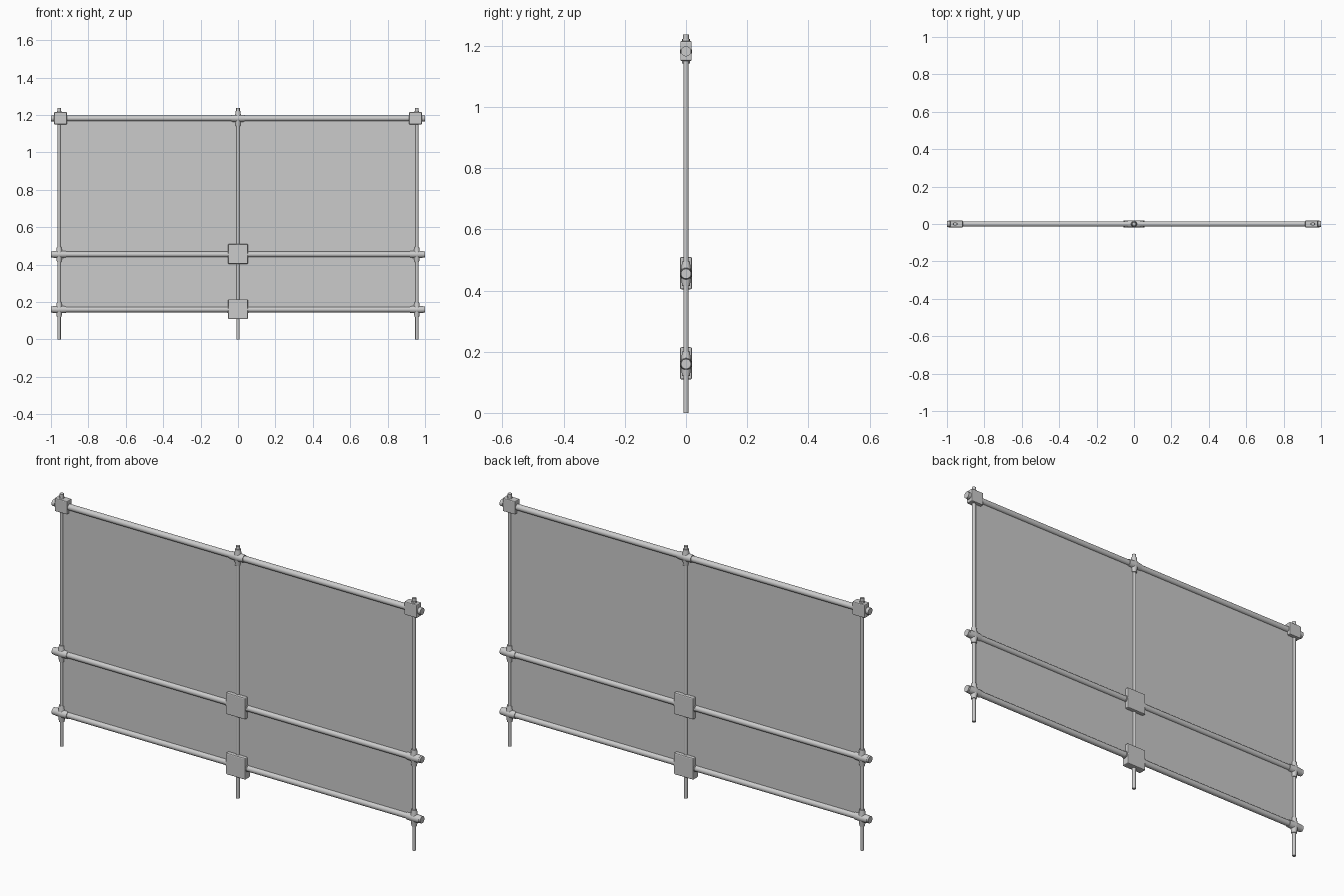
import bpy, math
from mathutils import Vector

if "Cube" in bpy.data.objects:
    bpy.data.objects.remove(bpy.data.objects["Cube"])

RAILS = (0.16, 0.455, 1.182)
POST_X = 0.956
TOP = 1.237


def tube(name, p0, p1, r0, r1=None, sides=24):
    """Round bar or tapered sleeve between two points."""
    a, b = Vector(p0), Vector(p1)
    d = b - a
    bpy.ops.mesh.primitive_cone_add(vertices=sides, radius1=r0,
                                    radius2=r0 if r1 is None else r1,
                                    depth=d.length, location=(a + b) / 2,
                                    rotation=d.to_track_quat('Z', 'Y').to_euler())
    ob = bpy.context.object
    ob.name = name
    bpy.ops.object.shade_smooth_by_angle(angle=math.radians(35))
    return ob


def block(name, centre, size, bevel=0.0):
    bpy.ops.mesh.primitive_cube_add(size=1, location=centre)
    ob = bpy.context.object
    ob.name = name
    ob.scale = size
    bpy.ops.object.transform_apply(location=False, rotation=False, scale=True)
    if bevel:
        m = ob.modifiers.new("soft_edges", 'BEVEL')
        m.width, m.segments = bevel, 2
    return ob


def cross_fitting(x, z):
    """Four tapered sleeves around a crossing of post and rail."""
    for s in (-1, 1):
        tube("fitting_rail_sleeve", (x, 0, z), (x + s * 0.036, 0, z), 0.020, 0.0175)
        tube("fitting_post_sleeve", (x, 0, z), (x, 0, z + s * 0.040), 0.018, 0.0125)


# upright posts with a small cap on top
for x in (-POST_X, 0, POST_X):
    tube("post", (x, 0, 0), (x, 0, TOP - 0.002), 0.0085)
    tube("post_cap", (x, 0, 1.216), (x, 0, TOP), 0.0095)
    tube("post_collar", (x, 0, 1.18), (x, 0, 1.222), 0.014, 0.011)

# horizontal rails with end caps
for z in RAILS:
    tube("rail", (-0.998, 0, z), (0.998, 0, z), 0.0145)
    for s in (-1, 1):
        tube("rail_end_cap", (s * 0.984, 0, z), (s, 0, z), 0.0165)

# cross fittings: lower outer joints and top centre
for s in (-1, 1):
    for z in RAILS[:2]:
        cross_fitting(s * POST_X, z)
cross_fitting(0, RAILS[2])

# top corner clamps
for s in (-1, 1):
    block("corner_clamp", (s * 0.949, 0, 1.183), (0.068, 0.037, 0.065), 0.004)

# centre clamps on the two lower rails
for z in RAILS[:2]:
    block("centre_clamp", (0, 0, z + 0.002), (0.106, 0.039, 0.106), 0.005)
    for s in (-1, 1):
        tube("centre_clamp_sleeve", (0, 0, z), (s * 0.057, 0, z), 0.0175)

# thin infill panel
block("panel", (0, 0, (RAILS[0] + RAILS[2]) / 2),
      (2 * POST_X, 0.003, RAILS[2] - RAILS[0]))
